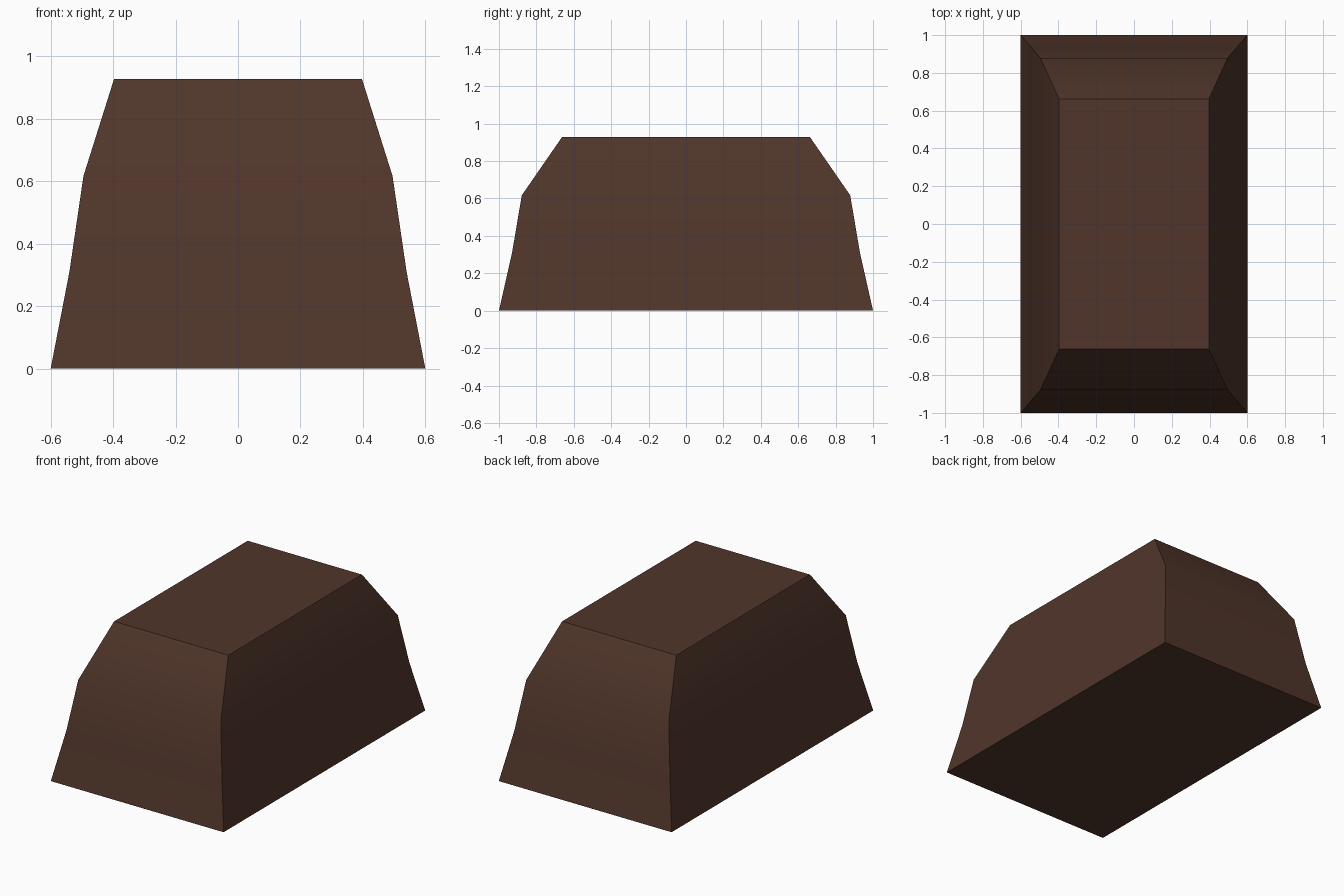
import bpy, bmesh

if "Cube" in bpy.data.objects:
    bpy.data.objects.remove(bpy.data.objects["Cube"])

# Tapered block: stacked rectangular sections (half width, half depth, height)
SECTIONS = [(0.60, 1.00, 0.0), (0.54, 0.93, 0.31), (0.495, 0.878, 0.617), (0.397, 0.663, 0.928)]

bm = bmesh.new()
rings = [[bm.verts.new((sx * w, sy * d, z)) for sx, sy in ((-1, -1), (1, -1), (1, 1), (-1, 1))]
         for w, d, z in SECTIONS]

# Side walls between neighbouring sections
for low, high in zip(rings, rings[1:]):
    for i in range(4):
        j = (i + 1) % 4
        bm.faces.new((low[i], low[j], high[j], high[i]))

# Flat bottom and top
bm.faces.new(rings[0][::-1])
bm.faces.new(rings[-1])
bmesh.ops.recalc_face_normals(bm, faces=bm.faces[:])

mesh = bpy.data.meshes.new("tapered_block")
bm.to_mesh(mesh)
bm.free()
block = bpy.data.objects.new("tapered_block", mesh)
bpy.context.collection.objects.link(block)

# Dark brown colour
brown = bpy.data.materials.new("dark_brown")
brown.diffuse_color = (0.08, 0.036, 0.023, 1)
brown.use_nodes = True
brown.node_tree.nodes["Principled BSDF"].inputs["Base Color"].default_value = brown.diffuse_color
mesh.materials.append(brown)

# Soft shading up the walls, crisp corners and rims
bpy.context.view_layer.objects.active = block
block.select_set(True)
bpy.ops.object.shade_smooth_by_angle(angle=0.61)
